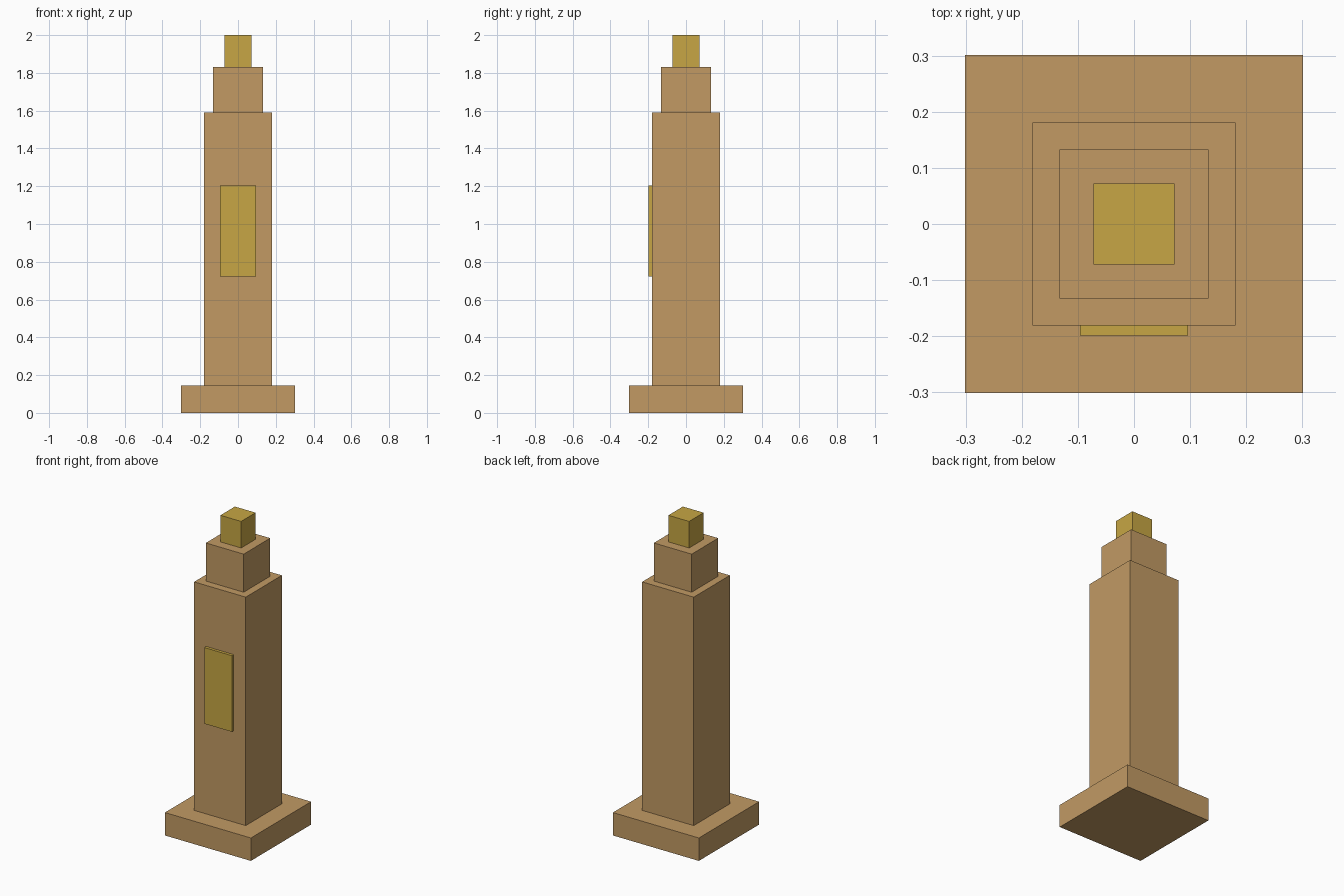
import bpy

default = bpy.data.objects.get("Cube")
if default:
    bpy.data.objects.remove(default, do_unlink=True)


def make_material(name, rgb):
    mat = bpy.data.materials.new(name)
    mat.use_nodes = True
    mat.diffuse_color = (*rgb, 1)
    mat.node_tree.nodes["Principled BSDF"].inputs["Base Color"].default_value = (*rgb, 1)
    return mat


def make_box(name, size, bottom, mat, y=0):
    """Box of the given (x, y, z) size standing at height bottom."""
    bpy.ops.mesh.primitive_cube_add(size=1, location=(0, y, bottom + size[2] / 2))
    box = bpy.context.object
    box.name = name
    box.scale = size
    bpy.ops.object.transform_apply(location=False, rotation=False, scale=True)
    box.data.materials.append(mat)
    return box


sandstone = make_material("sandstone", (0.539, 0.323, 0.127))
gold = make_material("gold", (0.57, 0.383, 0.058))

# Stepped tower, stacked from the ground up: name, width, height, material
tiers = [
    ("base", 0.602, 0.145, sandstone),
    ("shaft", 0.361, 1.446, sandstone),
    ("upper_block", 0.265, 0.241, sandstone),
    ("top_block", 0.145, 0.168, gold),
]
z = 0
for name, width, height, mat in tiers:
    make_box(name, (width, width, height), z, mat)
    z += height

# Raised panel, set slightly into the front of the shaft
make_box("front_panel", (0.193, 0.024, 0.482), 0.723, gold, y=-0.187)
